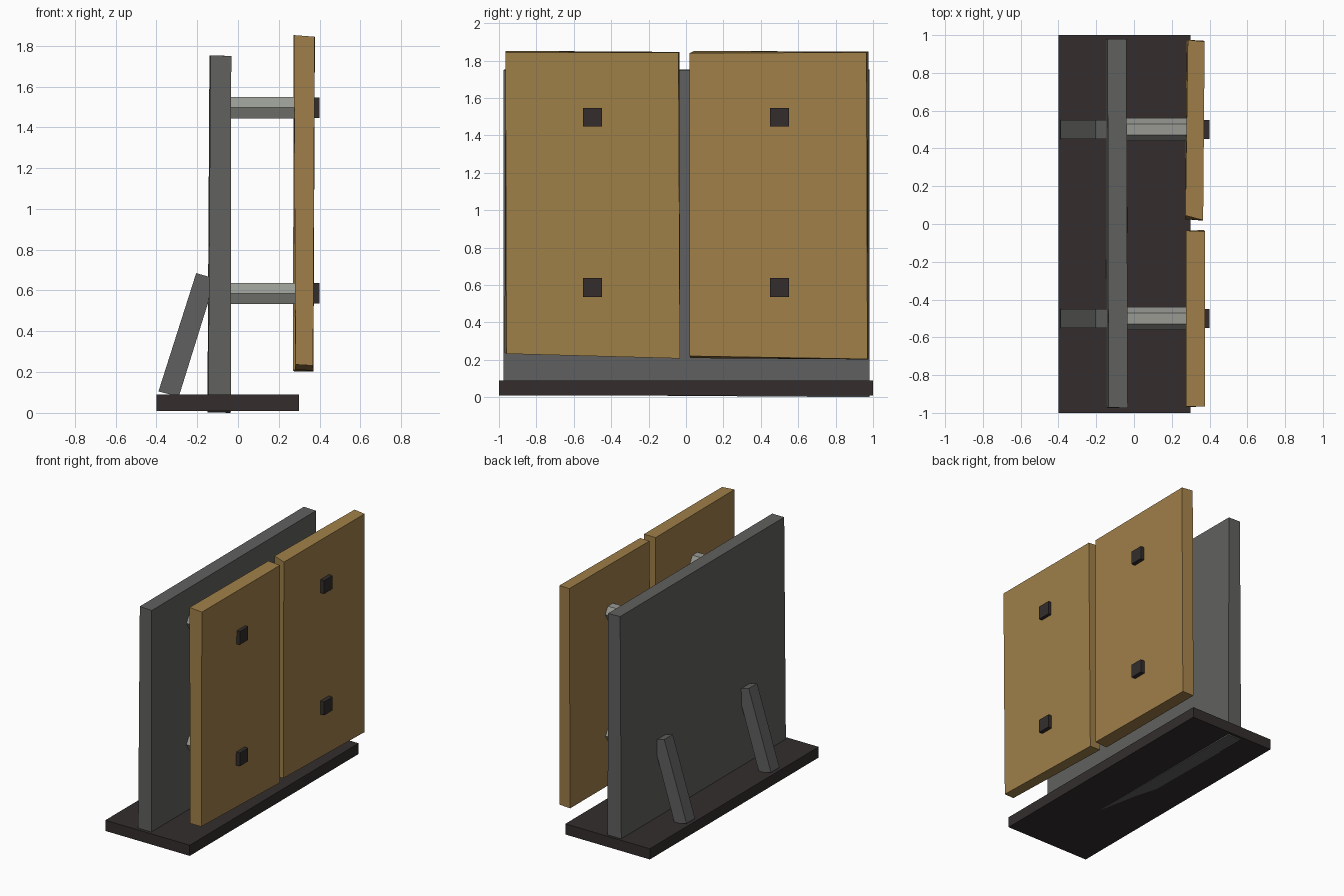
import bpy, bmesh
from math import pi
from mathutils import Matrix

if "Cube" in bpy.data.objects:
    bpy.data.objects.remove(bpy.data.objects["Cube"])


def material(name, rgb):
    m = bpy.data.materials.new(name)
    m.diffuse_color = (*rgb, 1)
    m.use_nodes = True
    m.node_tree.nodes["Principled BSDF"].inputs["Base Color"].default_value = m.diffuse_color
    return m


WOOD = material("wood", (0.349, 0.214, 0.066))
STEEL = material("dark_steel", (0.118, 0.118, 0.115))
PIPE = material("light_steel", (0.314, 0.32, 0.29))
DARK = material("dark_base", (0.033, 0.027, 0.0255))


def finish(name, bm, mat):
    bmesh.ops.recalc_face_normals(bm, faces=bm.faces[:])
    me = bpy.data.meshes.new(name)
    bm.to_mesh(me)
    bm.free()
    me.materials.append(mat)
    ob = bpy.data.objects.new(name, me)
    bpy.context.collection.objects.link(ob)


def loft(name, a, b, mat):
    """Solid between two matching four-point outlines."""
    bm = bmesh.new()
    va = [bm.verts.new(p) for p in a]
    vb = [bm.verts.new(p) for p in b]
    bm.faces.new(va)
    bm.faces.new(vb)
    for i in range(4):
        j = (i + 1) % 4
        bm.faces.new((va[i], va[j], vb[j], vb[i]))
    finish(name, bm, mat)


def box(name, x0, x1, y0, y1, z0, z1, mat):
    loft(name, [(x0, y0, z0), (x1, y0, z0), (x1, y1, z0), (x0, y1, z0)],
         [(x0, y0, z1), (x1, y0, z1), (x1, y1, z1), (x0, y1, z1)], mat)


def hex_pipe(name, x0, x1, y, z, r, mat):
    bm = bmesh.new()
    # vertices of the hexagon point sideways, flats face up and down
    mtx = (Matrix.Translation(((x0 + x1) / 2, y, z))
           @ Matrix.Rotation(pi / 2, 4, 'Y') @ Matrix.Rotation(pi / 2, 4, 'Z'))
    bmesh.ops.create_cone(bm, cap_ends=True, segments=6, radius1=r, radius2=r,
                          depth=x1 - x0, matrix=mtx)
    # make sure corners lie along y
    if max(abs(v.co.y - y) for v in bm.verts) < r * 0.95:
        bmesh.ops.rotate(bm, verts=bm.verts[:], cent=(0, y, z),
                         matrix=Matrix.Rotation(pi / 6, 3, 'X'))
    finish(name, bm, mat)


# Base slab
box("base", -0.40, 0.30, -1, 1, 0.01, 0.09, DARK)

# Slightly warped upright backing plate
loft("back_plate",
     [(-0.146, -0.975, 0.018), (-0.035, -0.975, 0.014), (-0.036, 0.98, 0.0), (-0.15, 0.98, 0.003)],
     [(-0.135, -0.97, 1.752), (-0.033, -0.975, 1.75), (-0.04, 0.98, 1.75), (-0.14, 0.98, 1.753)],
     STEEL)

# Two uneven wooden boards
loft("left_board",
     [(0.282, -0.97, 0.237), (0.368, -0.96, 0.232), (0.37, -0.032, 0.207), (0.279, -0.035, 0.212)],
     [(0.274, -0.965, 1.852), (0.376, -0.965, 1.844), (0.377, -0.04, 1.843), (0.276, -0.035, 1.846)],
     WOOD)
loft("right_board",
     [(0.27, 0.025, 0.209), (0.364, 0.018, 0.22), (0.37, 0.97, 0.204), (0.278, 0.975, 0.202)],
     [(0.272, 0.045, 1.852), (0.366, 0.02, 1.84), (0.374, 0.965, 1.843), (0.285, 0.975, 1.847)],
     WOOD)

for side, y in (("left", -0.5), ("right", 0.5)):
    # Slanted rear brace
    profile = [(-0.39, 0.105), (-0.29, 0.08), (-0.11, 0.658), (-0.205, 0.685)]
    loft(side + "_brace", [(x, y - 0.05, z) for x, z in profile],
         [(x, y + 0.05, z) for x, z in profile], STEEL)
    # Spacer pipes and square bolt heads
    for level, z in (("lower", 0.586), ("upper", 1.496)):
        hex_pipe(f"{side}_{level}_spacer", -0.09, 0.31, y, z, 0.06, PIPE)
        box(f"{side}_{level}_bolt", 0.31, 0.40, y - 0.05, y + 0.05, z - 0.05, z + 0.05, DARK)
